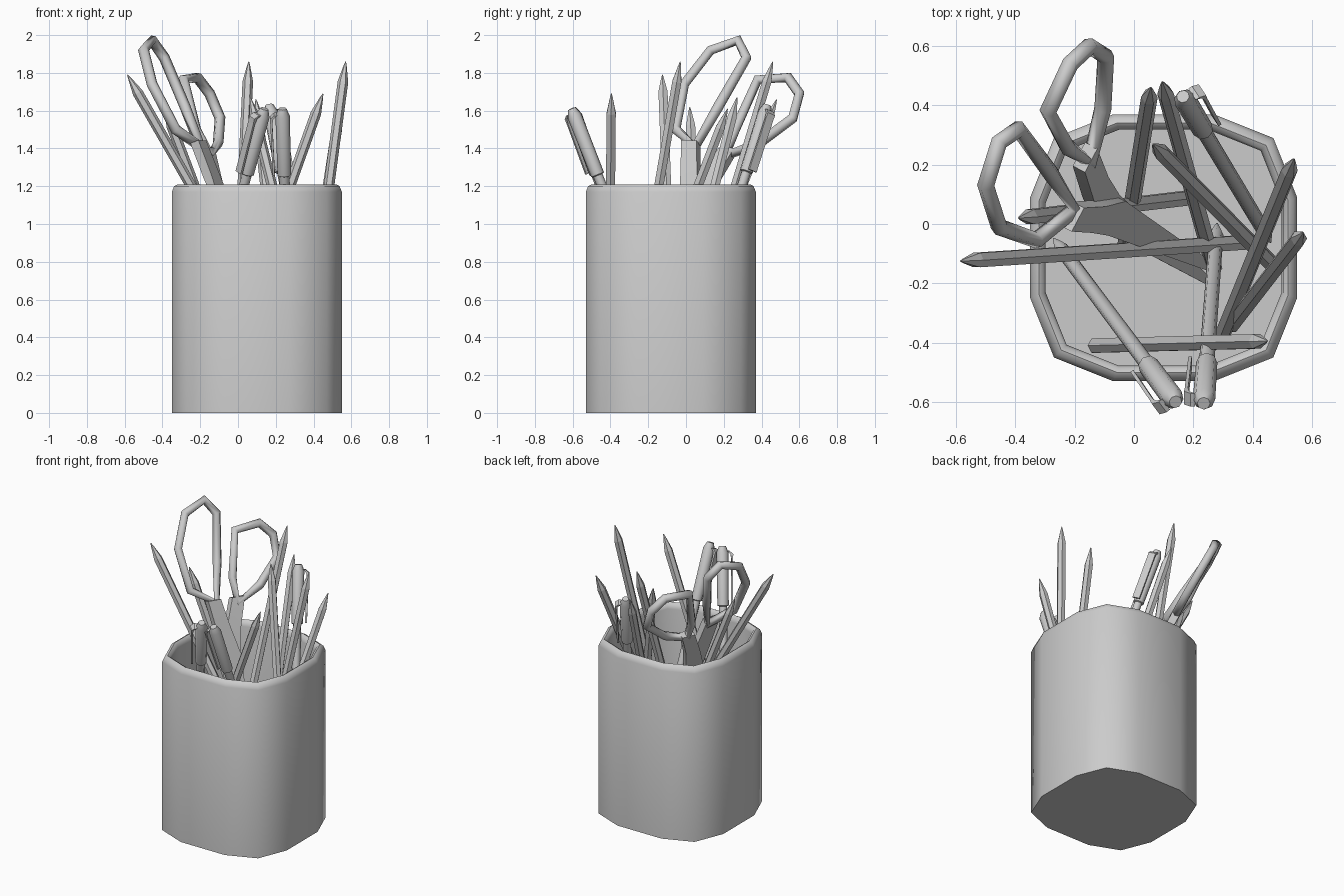
import bpy, math
from mathutils import Vector, Matrix

if "Cube" in bpy.data.objects:
    bpy.data.objects.remove(bpy.data.objects["Cube"])


def loft(name, rings, smooth=40):
    """Skin a stack of equal-sized rings and cap both ends."""
    n = len(rings[0])
    verts = [tuple(p) for r in rings for p in r]
    faces = [tuple(reversed(range(n)))]
    for k in range(len(rings) - 1):
        for i in range(n):
            j = (i + 1) % n
            faces.append((k*n + i, k*n + j, (k+1)*n + j, (k+1)*n + i))
    faces.append(tuple(range((len(rings) - 1)*n, len(rings)*n)))
    me = bpy.data.meshes.new(name)
    me.from_pydata(verts, [], faces)
    ob = bpy.data.objects.new(name, me)
    bpy.context.collection.objects.link(ob)
    bpy.ops.object.select_all(action='DESELECT')
    ob.select_set(True)
    bpy.context.view_layer.objects.active = ob
    if smooth:
        bpy.ops.object.shade_smooth_by_angle(angle=math.radians(smooth))
    return ob


def frame(base, tip, side):
    """Local axes with the origin at the tip and z along the rod."""
    z = (tip - base).normalized()
    x = (side - side.dot(z)*z).normalized()
    m = Matrix((x, z.cross(x), z)).transposed().to_4x4()
    return Matrix.Translation(tip) @ m


def rod(name, base, tip, profile, sides, side=(1, 0, 0)):
    """Turned rod; profile holds (distance from tip, radius)."""
    m = frame(Vector(base), Vector(tip), Vector(side))
    rings = []
    for d, r in profile:
        rings.append([m @ Vector((r*math.cos(2*math.pi*i/sides),
                                  r*math.sin(2*math.pi*i/sides), -d))
                      for i in range(sides)])
    loft(name, rings, 50 if sides > 6 else 0)
    return m


# Cup: rounded-square outline, rolled rim, hollow inside
a, b, c = 0.17, 0.37, 0.45
quarter = [(c, a), (b, b), (a, c)]
outline = []
for k in range(4):
    for x, y in quarter:
        for _ in range(k):
            x, y = -y, x
        outline.append((x, y))
rings = []
for inset, z in [(0, 0), (0, 1.17), (0.012, 1.2), (0.03, 1.21),
                 (0.045, 1.2), (0.052, 1.17), (0.052, 0.05)]:
    s = (c - inset)/c
    rings.append([(0.1 + x*s, -0.08 + y*s, z) for x, y in outline])
loft("cup", rings, 50)

# Pencils: base on the cup floor, tip in the air
pencils = [
    ((0.40, -0.06), (-0.585, -0.125, 1.79)),
    ((0.33, -0.34), (0.57, -0.03, 1.86)),
    ((0.30, -0.37), (0.54, 0.22, 1.61)),
    ((-0.13, -0.41), (0.45, -0.395, 1.69)),
    ((-0.03, -0.08), (0.057, 0.46, 1.86)),
    ((0.27, -0.15), (0.095, 0.48, 1.66)),
    ((0.46, -0.13), (0.064, 0.27, 1.67)),
    ((0.20, 0.09), (-0.39, 0.02, 1.62)),
]
for i, (bxy, tip) in enumerate(pencils):
    base = (*bxy, 0.07)
    length = (Vector(tip) - Vector(base)).length
    rod(f"pencil_{i+1}", base, tip,
        [(length, 0.028), (0.11, 0.028), (0.025, 0.009), (0, 0.002)], 6)

# Pens: slim barrel, wider cap and a flat pocket clip
pens = [
    ((-0.27, -0.05), (0.14, -0.6, 1.61), (-0.8, -0.6, 0)),
    ((0.28, 0.0), (0.235, -0.605, 1.61), (-1, 0, 0)),
    ((0.46, -0.06), (0.165, 0.43, 1.63), (0.83, 0.55, 0)),
]
for i, (bxy, tip, side) in enumerate(pens):
    base = (*bxy, 0.07)
    length = (Vector(tip) - Vector(base)).length
    m = rod(f"pen_{i+1}", base, tip,
            [(length, 0.004), (length - 0.1, 0.024), (0.38, 0.026),
             (0.375, 0.036), (0.04, 0.038), (0.0, 0.022)], 8, side)
    path = [(0.03, 0.045, 0.03), (0.05, 0.068, 0.05),
            (0.055, 0.066, 0.08), (0.05, 0.062, 0.37)]
    clip = []
    for inner, outer, d in path:
        clip.append([m @ Vector((x, y, -d)) for x, y in
                     [(inner, -0.024), (outer, -0.024),
                      (outer, 0.024), (inner, 0.024)]])
    loft(f"pen_clip_{i+1}", clip[::-1], 0)

# Scissors share one plane: normal n, blades point along u, width along w
u = Vector((0.30, -0.19, -0.93)).normalized()
n = Vector((-0.78, 0.39, -0.49))
n = (n - n.dot(u)*u).normalized()
w = n.cross(u)


def blade(name, path, shift):
    """Flat strip; path holds (point, width, thickness)."""
    rings = []
    for p, wd, th in path:
        q = Vector(p) + n*shift
        rings.append([q + w*(sx*wd/2) + n*(sy*th/2) for sx, sy in
                      [(-1, -1), (1, -1), (1, 1), (-1, 1)]])
    loft(name, rings, 30)


def handle(name, points):
    """Closed finger loop as a round tube."""
    cu = bpy.data.curves.new(name, 'CURVE')
    cu.dimensions = '3D'
    cu.bevel_depth = 0.029
    cu.bevel_resolution = 1
    sp = cu.splines.new('POLY')
    sp.points.add(len(points) - 1)
    for pt, co in zip(sp.points, points):
        pt.co = (*co, 1)
    sp.use_cyclic_u = True
    sp.use_smooth = True
    ob = bpy.data.objects.new(name, cu)
    bpy.context.collection.objects.link(ob)


handle("scissor_loop_long", [
    (-0.455, 0.275, 1.972), (-0.39, 0.32, 1.88), (-0.28, 0.17, 1.62),
    (-0.20, 0.05, 1.41), (-0.33, -0.055, 1.5), (-0.455, -0.01, 1.74),
    (-0.50, 0.13, 1.92)])
handle("scissor_loop_short", [
    (-0.215, 0.54, 1.775), (-0.15, 0.6, 1.69), (-0.095, 0.565, 1.56),
    (-0.105, 0.39, 1.43), (-0.15, 0.21, 1.36), (-0.225, 0.26, 1.5),
    (-0.29, 0.38, 1.765)])

blade("scissor_blade_long", [
    ((-0.22, 0.03, 1.43), 0.09, 0.05), ((-0.15, 0.03, 1.25), 0.10, 0.05),
    ((-0.08, 0.03, 1.08), 0.13, 0.03), ((0.25, -0.14, 0.07), 0.03, 0.015)],
    -0.012)
blade("scissor_blade_short", [
    ((-0.155, 0.22, 1.40), 0.09, 0.05), ((-0.12, 0.12, 1.24), 0.10, 0.05),
    ((-0.08, 0.04, 1.08), 0.13, 0.03), ((0.25, -0.19, 0.07), 0.03, 0.015)],
    0.012)
